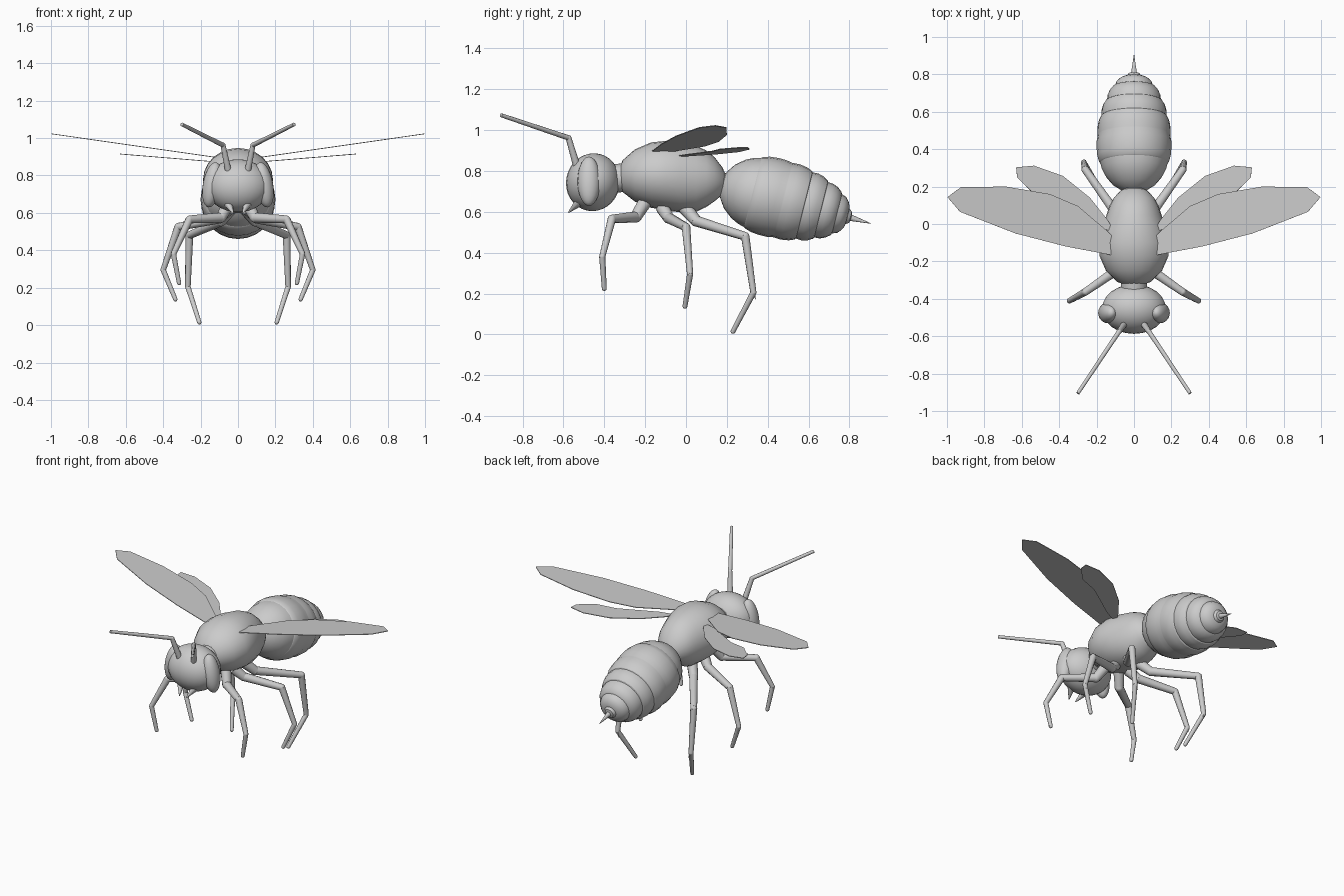
import bpy, bmesh, math
from mathutils import Vector, Matrix

if "Cube" in bpy.data.objects:
    bpy.data.objects.remove(bpy.data.objects["Cube"])

grey = bpy.data.materials.new("body_grey")
grey.diffuse_color = (0.6, 0.6, 0.6, 1)
grey.use_nodes = True
grey.node_tree.nodes["Principled BSDF"].inputs["Base Color"].default_value = grey.diffuse_color


def finish(bm, name, angle=40):
    bmesh.ops.recalc_face_normals(bm, faces=bm.faces)
    me = bpy.data.meshes.new(name)
    bm.to_mesh(me)
    bm.free()
    me.materials.append(grey)
    if angle:
        me.shade_smooth()
        me.set_sharp_from_angle(angle=math.radians(angle))
    ob = bpy.data.objects.new(name, me)
    bpy.context.collection.objects.link(ob)
    return ob


def loft(name, rings, pitch=0.0, segs=24, angle=40):
    """Closed skin over elliptical rings (y, z, half width, half height)."""
    bm = bmesh.new()
    loops = []
    for y, z, rx, rz in rings:
        loop = []
        for i in range(segs):
            a = 2 * math.pi * i / segs
            h = rz * math.sin(a)
            loop.append(bm.verts.new((rx * math.cos(a), y + h * math.sin(pitch),
                                      z + h * math.cos(pitch))))
        loops.append(loop)
    for a, b in zip(loops, loops[1:]):
        for i in range(segs):
            j = (i + 1) % segs
            bm.faces.new((a[i], a[j], b[j], b[i]))
    bm.faces.new(loops[0])
    bm.faces.new(loops[-1])
    return finish(bm, name, angle)


def ball(bm, centre, radii, rot=None, u=20, v=14):
    m = Matrix.Translation(centre) @ (rot or Matrix()) @ Matrix.Diagonal((*radii, 1))
    bmesh.ops.create_uvsphere(bm, u_segments=u, v_segments=v, radius=1, matrix=m)


def rod(bm, a, b, r1, r2, segs=10):
    a, b = Vector(a), Vector(b)
    d = b - a
    m = Matrix.Translation((a + b) / 2) @ d.to_track_quat('Z', 'Y').to_matrix().to_4x4()
    bmesh.ops.create_cone(bm, cap_ends=True, segments=segs, radius1=r1, radius2=r2,
                          depth=d.length, matrix=m)


# Thorax
loft("thorax", [(-.33, .775, .03, .03), (-.31, .775, .09, .078), (-.25, .778, .15, .128),
                (-.17, .78, .185, .16), (-.10, .777, .187, .17), (-.03, .77, .173, .172),
                (.05, .762, .147, .162), (.10, .762, .13, .138), (.14, .76, .108, .108),
                (.18, .75, .07, .065), (.20, .745, .02, .02)])

# Abdomen with overlapping bands along a drooping axis
profile = [(0, .03), (.015, .07), (.045, .115), (.09, .152), (.13, .172), (.162, .180),
           (.168, .186), (.20, .196), (.24, .2), (.28, .2), (.312, .194),
           (.318, .194), (.35, .196), (.39, .19), (.418, .178),
           (.422, .172), (.45, .174), (.48, .166), (.503, .152),
           (.507, .144), (.535, .142), (.56, .131), (.583, .112),
           (.587, .102), (.61, .094), (.628, .074), (.638, .052),
           (.64, .04), (.655, .03), (.66, .012)]
pitch = math.atan(.254)
loft("abdomen", [(.17 + s * math.cos(pitch), .735 - s * math.sin(pitch), r, r * .97)
                 for s, r in profile], pitch, angle=30)

# Stinger
bm = bmesh.new()
rod(bm, (0, .775, .58), (0, .905, .543), .021, .001)
finish(bm, "stinger")

# Neck and waist
bm = bmesh.new()
rod(bm, (0, -.37, .76), (0, -.29, .77), .07, .07, 16)
finish(bm, "neck")
bm = bmesh.new()
rod(bm, (0, .13, .745), (0, .21, .725), .06, .06, 16)
finish(bm, "waist")

# Head
bm = bmesh.new()
ball(bm, (0, -.455, .745), (.172, .132, .142), Matrix.Rotation(math.radians(-12), 4, 'X'), 24, 16)
finish(bm, "head")

# Wing outlines (x, y) and height rule (root height, slope)
fore = [(.10, -.17), (.365, -.12), (.635, -.05), (.93, .065), (.997, .144), (.925, .197),
        (.685, .2), (.45, .16), (.30, .096), (.14, -.04), (.10, -.08)]
hind = [(.10, -.05), (.20, -.01), (.42, .13), (.54, .166), (.625, .25), (.63, .303),
        (.535, .312), (.38, .257), (.235, .14), (.14, .02)]

# Leg joints from hip to foot (x, y, z)
legs = {
    "front_leg": [(.05, -.20, .65), (.09, -.245, .575), (.26, -.363, .565),
                  (.345, -.41, .38), (.315, -.40, .225)],
    "middle_leg": [(.05, -.115, .62), (.10, -.085, .57), (.32, 0, .525),
                   (.40, .02, .295), (.335, -.005, .138)],
    "hind_leg": [(.04, -.005, .62), (.09, .05, .555), (.26, .29, .48),
                 (.268, .33, .205), (.207, .23, .015)],
}

for side, s in (("right", 1), ("left", -1)):
    def P(p):
        return Vector((p[0] * s, p[1], p[2]))

    # Compound eye
    bm = bmesh.new()
    ball(bm, P((.138, -.475, .75)), (.05, .056, .122),
         Matrix.Rotation(math.radians(-10 * s), 4, 'Y'))
    finish(bm, side + "_eye")

    # Mandible
    bm = bmesh.new()
    rod(bm, P((.065, -.495, .675)), P((.025, -.575, .597)), .034, .003)
    finish(bm, side + "_mandible")

    # Antenna
    bm = bmesh.new()
    elbow = P((.08, -.575, .962))
    rod(bm, P((.052, -.535, .825)), elbow, .018, .014)
    ball(bm, elbow, (.014,) * 3, None, 10, 6)
    rod(bm, elbow, P((.30, -.905, 1.073)), .013, .010)
    finish(bm, side + "_antenna")

    # Wings
    for name, outline, z0, slope in (("forewing", fore, .88, .143), ("hindwing", hind, .863, .082)):
        bm = bmesh.new()
        bm.faces.new([bm.verts.new((x * s, y, z0 + slope * x)) for x, y in outline])
        ob = finish(bm, side + "_" + name, 0)
        mod = ob.modifiers.new("thickness", 'SOLIDIFY')
        mod.thickness = .004
        mod.offset = 0

    # Legs: hip, thigh, shin and foot with rounded joints and a shin spur
    for name, joints in legs.items():
        bm = bmesh.new()
        pts = [P(p) for p in joints]
        radii = [(.034, .028), (.027, .021), (.021, .015), (.015, .012)]
        for a, b, (r1, r2) in zip(pts, pts[1:], radii):
            rod(bm, a, b, r1, r2)
            ball(bm, b, (r2,) * 3, None, 10, 6)
        shin = (pts[3] - pts[2]).normalized()
        rod(bm, pts[3] - shin * .02, pts[3] + shin * .035 + Vector((-.012 * s, .006, 0)), .01, .001, 6)
        finish(bm, side + "_" + name)
